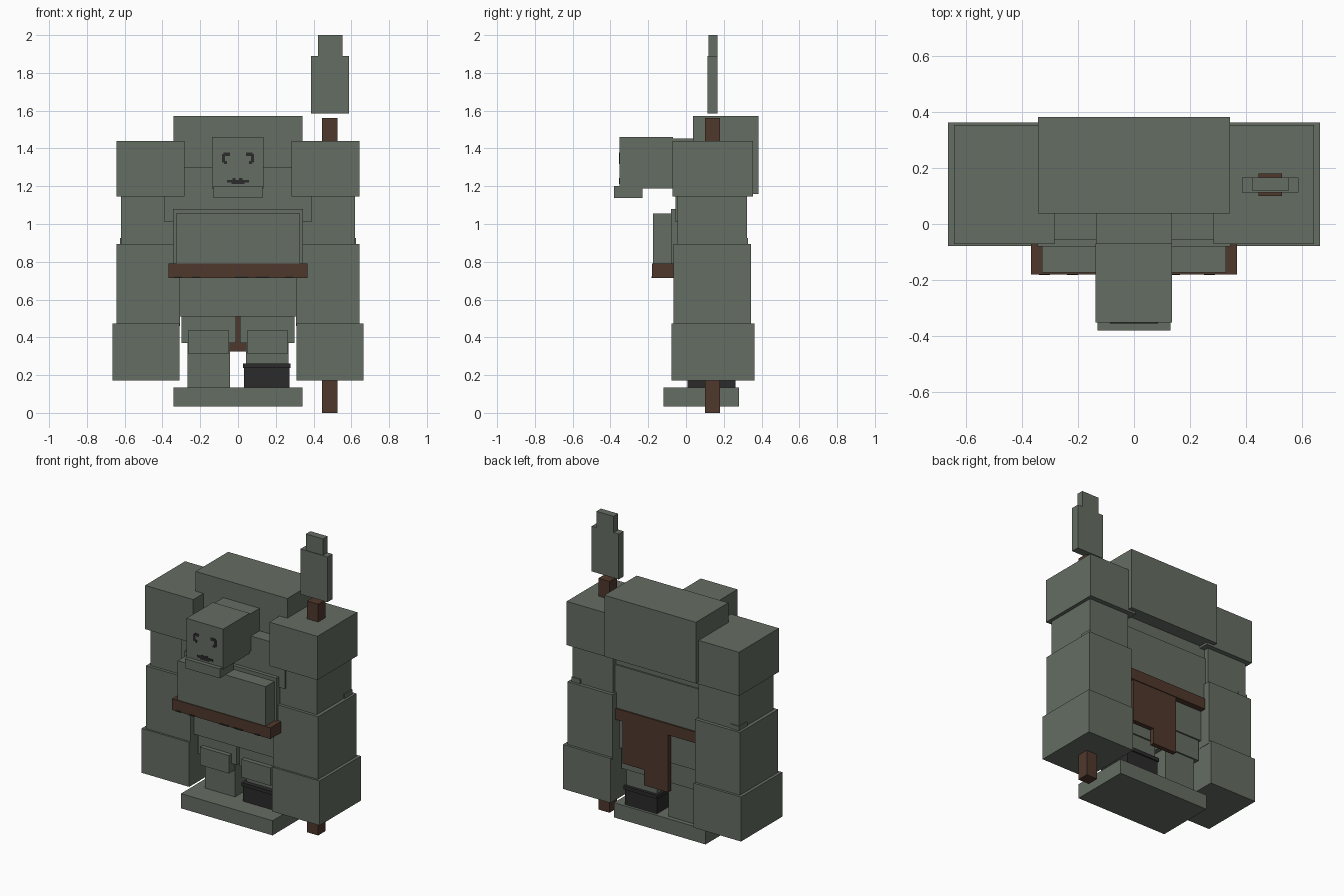
import bpy
import bmesh


def material(name, rgb):
    m = bpy.data.materials.new(name)
    m.diffuse_color = (*rgb, 1.0)
    return m


STONE = material("grey_green_stone", (0.13, 0.155, 0.125))
BROWN = material("brown_leather", (0.078, 0.040, 0.026))
DARK = material("charcoal", (0.024, 0.024, 0.024))


def boxes(name, spans, mat):
    """One object made of boxes, each given as (x0, x1, y0, y1, z0, z1)."""
    bm = bmesh.new()
    for x0, x1, y0, y1, z0, z1 in spans:
        cube = bmesh.ops.create_cube(bm, size=1.0)
        for v in cube["verts"]:
            v.co = ((x0 + x1) / 2 + v.co.x * (x1 - x0),
                    (y0 + y1) / 2 + v.co.y * (y1 - y0),
                    (z0 + z1) / 2 + v.co.z * (z1 - z0))
    mesh = bpy.data.meshes.new(name)
    bm.to_mesh(mesh)
    bm.free()
    mesh.materials.append(mat)
    ob = bpy.data.objects.new(name, mesh)
    bpy.context.collection.objects.link(ob)
    return ob


def box(name, x0, x1, y0, y1, z0, z1, mat=STONE):
    return boxes(name, [(x0, x1, y0, y1, z0, z1)], mat)


def pair(name, x0, x1, *rest):
    box("right_" + name, x0, x1, *rest)
    box("left_" + name, -x1, -x0, *rest)


# Torso
box("upper_back", -0.342, 0.342, 0.037, 0.383, 1.16, 1.573)
box("chest", -0.388, 0.388, -0.055, 0.29, 1.01, 1.30)
box("waist", -0.344, 0.344, -0.08, 0.30, 0.75, 1.08)
box("belly", -0.328, 0.328, -0.174, 0.0, 0.75, 1.055)
box("pelvis", -0.31, 0.31, -0.03, 0.27, 0.51, 0.75)
box("belt", -0.368, 0.368, -0.18, 0.31, 0.715, 0.79, BROWN)

# Head
box("neck", -0.135, 0.135, -0.07, 0.10, 1.20, 1.452)
box("head", -0.138, 0.136, -0.352, -0.07, 1.188, 1.46)
box("jaw", -0.13, 0.13, -0.38, -0.23, 1.137, 1.20)

# Arms
pair("shoulder", 0.284, 0.643, -0.072, 0.354, 1.145, 1.44)
pair("upper_arm", 0.32, 0.62, -0.045, 0.322, 0.85, 1.15)
pair("elbow_spur", 0.56, 0.626, 0.24, 0.328, 0.85, 0.925)
pair("forearm", 0.308, 0.643, -0.065, 0.345, 0.46, 0.895)
pair("fist", 0.31, 0.664, -0.078, 0.362, 0.172, 0.472)

# Legs and foot slab
pair("thigh", 0.01, 0.298, 0.0, 0.26, 0.37, 0.52)
pair("shin", 0.043, 0.268, 0.03, 0.25, 0.13, 0.40)
pair("knee", 0.047, 0.264, -0.03, 0.05, 0.314, 0.435)
box("foot_slab", -0.342, 0.342, -0.12, 0.28, 0.035, 0.134)
boxes("boot_wrap", [(0.033, 0.272, 0.008, 0.262, 0.134, 0.25),
                    (0.026, 0.279, 0.0, 0.27, 0.238, 0.262)], DARK)

# Hanging cloth behind the legs
boxes("back_cloth", [(-0.08, 0.26, 0.275, 0.305, 0.43, 0.715),
                     (-0.08, 0.10, 0.275, 0.305, 0.325, 0.43)], BROWN)

# Weapon: shaft held in the fist with a floating blade above
box("weapon_shaft", 0.445, 0.528, 0.10, 0.18, 0.0, 1.56, BROWN)
box("weapon_blade", 0.386, 0.588, 0.113, 0.166, 1.585, 1.89)
box("weapon_tip", 0.424, 0.552, 0.118, 0.166, 1.89, 2.0)

# Painted face
FY = (-0.356, -0.351)
eyes = []
for s in (-1, 1):
    c = s * 0.065
    for dx0, dx1, z0, z1 in ((-0.022, 0.012, 1.36, 1.378),
                             (0.004, 0.020, 1.325, 1.37),
                             (-0.006, 0.008, 1.318, 1.334)):
        xs = sorted((c + s * dx0, c + s * dx1))
        eyes.append((*xs, *FY, z0, z1))
boxes("eyes", eyes, DARK)
boxes("mouth", [(-0.058, 0.058, *FY, 1.22, 1.234),
                (-0.035, 0.035, *FY, 1.212, 1.22),
                (-0.03, -0.012, *FY, 1.234, 1.243),
                (0.004, 0.024, *FY, 1.234, 1.243)], DARK)

# Worn marks on the belt edge
boxes("belt_marks", [(x - w, x + w, -0.183, -0.179, 0.714, 0.722)
                     for x, w in ((-0.32, 0.02), (-0.22, 0.02), (0.02, 0.035),
                                  (0.13, 0.035), (0.27, 0.02))], DARK)
